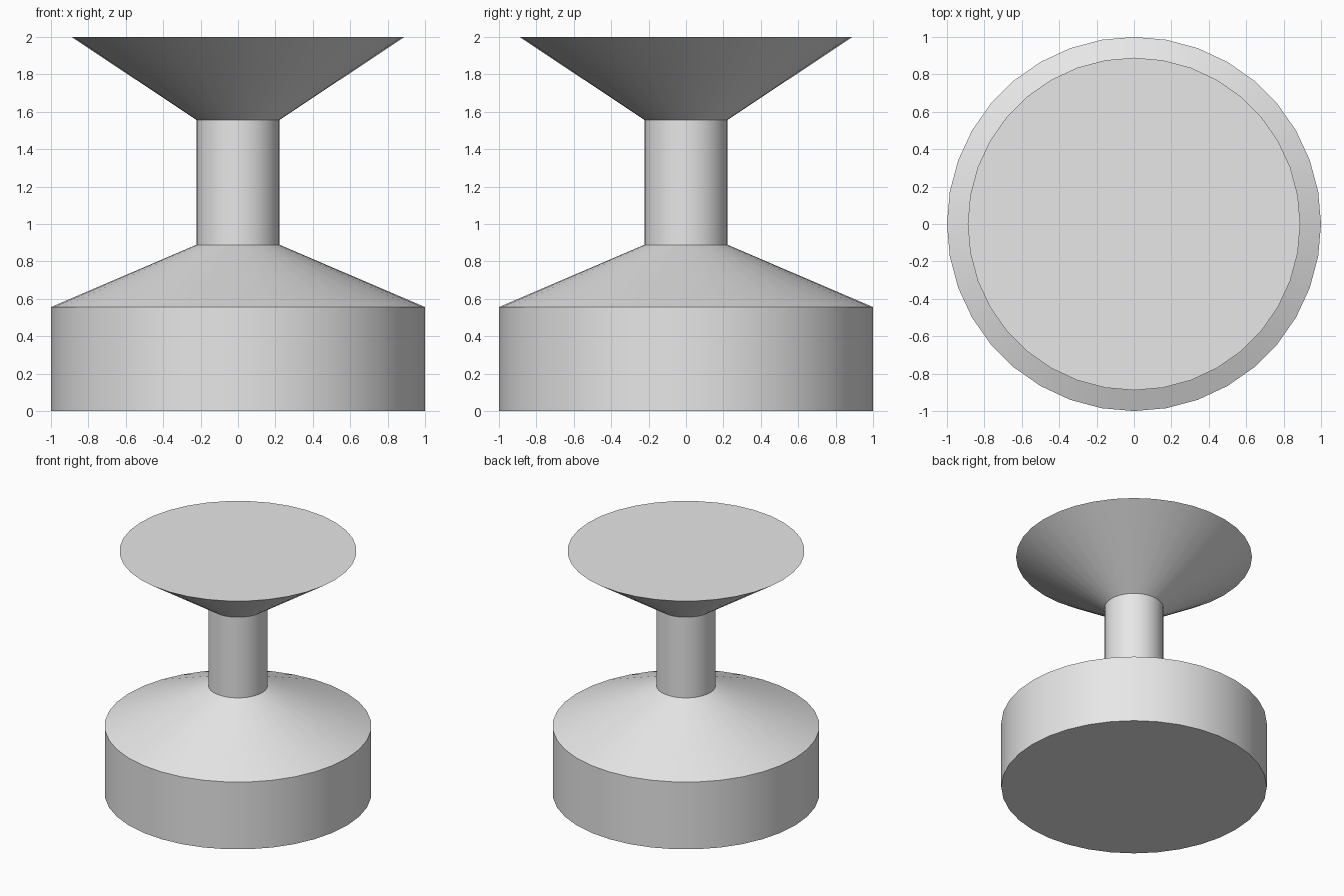
import bpy
import bmesh
import math

cube = bpy.data.objects.get("Cube")
if cube:
    bpy.data.objects.remove(cube, do_unlink=True)

SIDES = 36

grey = bpy.data.materials.new("plain grey")
grey.use_nodes = True
colour = (0.8, 0.8, 0.8, 1)
grey.diffuse_color = colour
grey.node_tree.nodes["Principled BSDF"].inputs["Base Color"].default_value = colour


def turned(name, profile, cap_bottom=False, cap_top=False):
    """Spin a (radius, height) profile around z, with optional flat caps."""
    bm = bmesh.new()
    rings = []
    for r, z in profile:
        angles = [2 * math.pi * i / SIDES for i in range(SIDES)]
        rings.append([bm.verts.new((r * math.cos(a), r * math.sin(a), z)) for a in angles])
    for low, high in zip(rings, rings[1:]):
        for i in range(SIDES):
            j = (i + 1) % SIDES
            bm.faces.new((low[i], low[j], high[j], high[i]))
    if cap_bottom:
        bm.faces.new(rings[0][::-1])
    if cap_top:
        bm.faces.new(rings[-1])
    mesh = bpy.data.meshes.new(name)
    bm.to_mesh(mesh)
    bm.free()
    mesh.materials.append(grey)
    obj = bpy.data.objects.new(name, mesh)
    bpy.context.collection.objects.link(obj)
    bpy.ops.object.select_all(action="DESELECT")
    obj.select_set(True)
    bpy.context.view_layer.objects.active = obj
    bpy.ops.object.shade_smooth_by_angle(angle=math.radians(20))
    return obj


# Drum with sloping shoulder, slim neck, and flared flat-topped head
turned("base", [(1, 0), (1, 0.556), (0.222, 0.889)], cap_bottom=True)
turned("neck", [(0.222, 0.889), (0.222, 1.556)])
turned("flared_top", [(0.222, 1.556), (0.889, 2)], cap_top=True)
